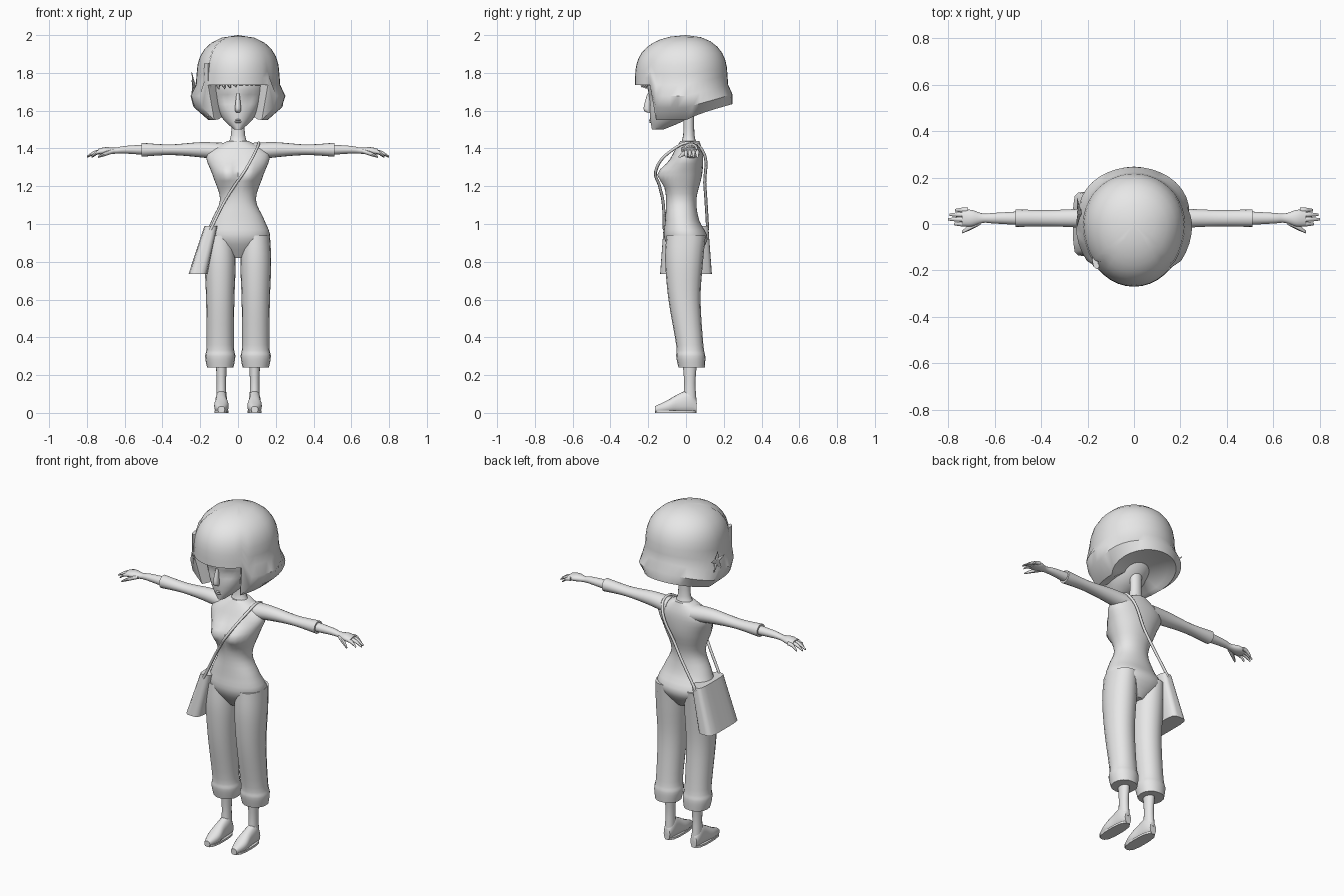
import bpy, bmesh
from math import sin, cos, pi, radians, exp, sqrt
from mathutils import Vector, Matrix

if "Cube" in bpy.data.objects:
    bpy.data.objects.remove(bpy.data.objects["Cube"], do_unlink=True)

grey = bpy.data.materials.new("plain light grey")
grey.use_nodes = True
grey.diffuse_color = (.8, .8, .8, 1)
grey.node_tree.nodes["Principled BSDF"].inputs["Base Color"].default_value = grey.diffuse_color


def finish(name, bm, mirror=False, angle=50):
    """Turn a bmesh into a smooth shaded object."""
    bmesh.ops.recalc_face_normals(bm, faces=bm.faces)
    mesh = bpy.data.meshes.new(name)
    bm.to_mesh(mesh)
    bm.free()
    mesh.materials.append(grey)
    part = bpy.data.objects.new(name, mesh)
    bpy.context.collection.objects.link(part)
    if mirror:
        part.modifiers.new("mirror", 'MIRROR').use_mirror_merge = False
    bpy.ops.object.select_all(action='DESELECT')
    bpy.context.view_layer.objects.active = part
    part.select_set(True)
    bpy.ops.object.shade_smooth_by_angle(angle=radians(angle))


def smooth_keys(keys, steps=4):
    """Run a smooth curve through the key rings."""
    keys = [Vector(tuple(key) + (0,) * (5 - len(key))) for key in keys]
    padded = [keys[0]] + keys + [keys[-1]]
    rings = []
    for before, start, end, after in zip(padded, keys, keys[1:], padded[3:]):
        leave, arrive = (end - before) / 2, (after - start) / 2
        for step in range(steps):
            t = step / steps
            ease = t * t * (3 - 2 * t)
            rings.append(start * (1 - ease) + end * ease
                         + leave * t * (1 - t) ** 2 - arrive * t * t * (1 - t))
    return rings + [keys[-1]]


def loft(name, axis, keys, u=0, v=0, power=2, sides=16, shape=None, mirror=False):
    """Each key is position on axis, radius u, radius v, shift v, shift u."""
    bm = bmesh.new()
    loops = []
    for place, ru, rv, dv, du in smooth_keys(keys):
        loop = []
        for i in range(sides):
            c, s = cos(2 * pi * i / sides), sin(2 * pi * i / sides)
            k = (abs(c) ** power + abs(s) ** power) ** (-1 / power)
            a, b = u + du + ru * c * k, v + dv + rv * s * k
            point = Vector({'x': (place, a, b), 'y': (a, place, b), 'z': (a, b, place)}[axis])
            if shape:
                shape(point)
            loop.append(bm.verts.new(point))
        loops.append(loop)
    for low, high in zip(loops, loops[1:]):
        for i in range(sides):
            bm.faces.new((low[i - 1], low[i], high[i], high[i - 1]))
    bm.faces.new(loops[0])
    bm.faces.new(loops[-1])
    finish(name, bm, mirror)


def paired_bump(x, z, size, push):
    """Push the front surface along y at two mirrored spots."""
    def shape(point):
        if point.y < 0:
            across, up = (abs(point.x) - x) / size, (point.z - z) / size
            point.y += push * exp(-across ** 2 - up ** 2)
    return shape


# Torso with bust
loft("torso", 'z', [(.82, .05, .05), (.92, .165, .114), (1.02, .14, .09, -.02),
                    (1.13, .095, .08, -.025), (1.26, .135, .1, -.015),
                    (1.37, .165, .08, .01), (1.44, .055, .05, .02)],
     power=2.2, sides=32, shape=paired_bump(.06, 1.265, .05, -.045))

# Neck, head and face
loft("neck", 'z', [(1.41, .07, .055), (1.47, .037, .03), (1.64, .037, .03)], v=.015)
loft("head", 'z', [(1.5, .02, .03, -.15), (1.56, .083, .1, -.09), (1.66, .135, .145, -.05),
                   (1.76, .15, .16, -.04), (1.88, .1, .12, -.02)],
     sides=32, shape=paired_bump(.06, 1.66, .03, .015))
loft("nose", 'z', [(1.59, .01, .01), (1.61, .016, .02, -.01), (1.69, .008, .01)], v=-.195)
for label, z in (("lower", 1.54), ("upper", 1.55)):
    loft(label + "_lip", 'x', [(-.03, 0, 0, 0, .01), (0, .01, .007), (.03, 0, 0, 0, .01)],
         u=-.185, v=z, sides=8)

# Bobbed hair: columns around the head, each running down to its own hem
columns, rows = 40, 10
bm = bmesh.new()
crown = bm.verts.new((0, 0, 2))
underside = bm.verts.new((0, .02, 1.64))
grid = []
for i in range(columns):
    turn = 2 * pi * i / columns
    across, back = sin(turn), cos(turn)
    fringe = back < -cos(radians(48))
    hem = 1.735 if fringe else 1.55 + .085 * max(0, back)
    column = []
    for row in range(1, rows + 1):
        z = 2 - (row / rows) ** 1.5 * (2 - hem)
        dome = sqrt(1 - max(0, z * 4 - 7) ** 3)
        flare = .035 * exp(-((z - 1.66) / .05) ** 2) - 8 * max(0, 1.64 - z) ** 2
        depth = .22 + flare if back > 0 else .27
        column.append(bm.verts.new((across * (.22 + flare) * dome, back * depth * dome, z)))
    rim = column[-1].co
    column.append(bm.verts.new((rim.x * .8, rim.y * .8, rim.z + .005)))
    grid.append(column)
for i in range(columns):
    left, right = grid[i - 1], grid[i]
    bm.faces.new((crown, left[0], right[0]))
    for row in range(rows):
        bm.faces.new((left[row], left[row + 1], right[row + 1], right[row]))
    bm.faces.new((left[-1], underside, right[-1]))
finish("bobbed_hair", bm, angle=40)

# Loose locks by the parting and at the temple
loft("temple_lock", 'z', [(1.57, .005, .015), (1.7, .025, .05, -.02), (1.85, .02, .04, -.04)],
     u=-.16, v=-.115, sides=8)
for i in range(4):
    x = .03 * i + .02
    loft(f"fringe_lock_{i + 1}", 'z', [(1.725 - x / 8, .002, .003, 0, .01), (1.75, .015, .012),
                                       (1.81, .015, .012)], u=-x, v=x * .35 - .24, sides=6)

# Pointed hair ornament on the right of the head
for i in range(5):
    bm = bmesh.new()
    bmesh.ops.create_cone(bm, cap_ends=True, segments=6, radius1=.02, radius2=.002, depth=.07,
                          matrix=Matrix.Translation((0, 0, .03)))
    bmesh.ops.scale(bm, vec=(.5, 1, 1), verts=bm.verts)
    tilt = Matrix.Rotation(2 * pi * i / 5, 4, 'X') @ Matrix.Rotation(-.15, 4, 'Y')
    bmesh.ops.transform(bm, matrix=Matrix.Translation((-.235, .05, 1.74)) @ tilt, verts=bm.verts)
    finish(f"hair_ornament_petal_{i + 1}", bm)

# Arms in long sleeves
arm = dict(u=.025, v=1.393, mirror=True)
loft("sleeve", 'x', [(.08, .055, .047, -.01), (.2, .043, .04), (.36, .035, .028),
                     (.51, .038, .037)], **arm)
loft("forearm", 'x', [(.48, .03, .028), (.6, .023, .02), (.65, .02, .016, -.005),
                      (.7, .036, .02, -.006), (.74, .034, .015, -.01)], **arm)

# Fingers and thumb
lengths = dict(index=.06, middle=.085, ring=.08, little=.055)
for i, (label, length) in enumerate(lengths.items()):
    loft(label + "_finger", 'x', [(.715, .011, .011), (.715 + length / 2, .01, .01, -.005),
                                  (.715 + length, .005, .005, -.028)],
         u=.02 * i, v=1.384, sides=8, mirror=True)
loft("thumb", 'x', [(.66, .013, .011), (.7, .014, .012, -.012, -.02), (.74, .006, .005, -.03, -.045)],
     u=.01, v=1.385, sides=8, mirror=True)

# Cropped trousers with full cuffs
loft("trouser_leg", 'z', [(.24, .07, .07, .03), (.3, .08, .077, .025), (.36, .072, .072, .02),
                          (.6, .075, .085, -.008), (.8, .082, .1, -.01), (.94, .075, .104)],
     u=.094, power=2.2, mirror=True)

# Ankles, shoes and soles
foot = dict(u=.088, mirror=True)
loft("ankle", 'z', [(.05, .028, .037), (.16, .025, .03), (.28, .03, .04)], v=.02, **foot)
shoe = [(.055, .02, .07), (.02, .03, .12), (-.04, .032, .1), (-.1, .038, .066), (-.165, .018, .035)]
loft("shoe", 'y', [(y, width, height / 2, height / 2) for y, width, height in shoe],
     power=2.4, **foot)
loft("sole", 'z', [(0, .037, .11), (.012, .037, .11)], v=-.055, power=2.8, **foot)

# Shoulder bag hanging on the right hip
loft("bag", 'z', [(.735, .05, .137), (.99, .036, .118, 0, .07)], u=-.212, power=5, sides=24)

# Bag strap crossing the body over the left shoulder
path = [(-.145, -.115, .97), (-.07, -.122, 1.12), (-.02, -.14, 1.2), (.035, -.16, 1.28),
        (.1, -.06, 1.4), (.11, .025, 1.43), (.1, .08, 1.4), (0, .1, 1.2), (-.145, .115, .97)]
strap = bpy.data.curves.new("bag_strap", 'CURVE')
strap.dimensions = '3D'
strap.bevel_depth = .008
strap.bevel_resolution = 1
spline = strap.splines.new('BEZIER')
spline.bezier_points.add(len(path) - 1)
for point, place in zip(spline.bezier_points, path):
    point.co = place
    point.handle_left_type = point.handle_right_type = 'AUTO'
strap.materials.append(grey)
bpy.context.collection.objects.link(bpy.data.objects.new("bag_strap", strap))
